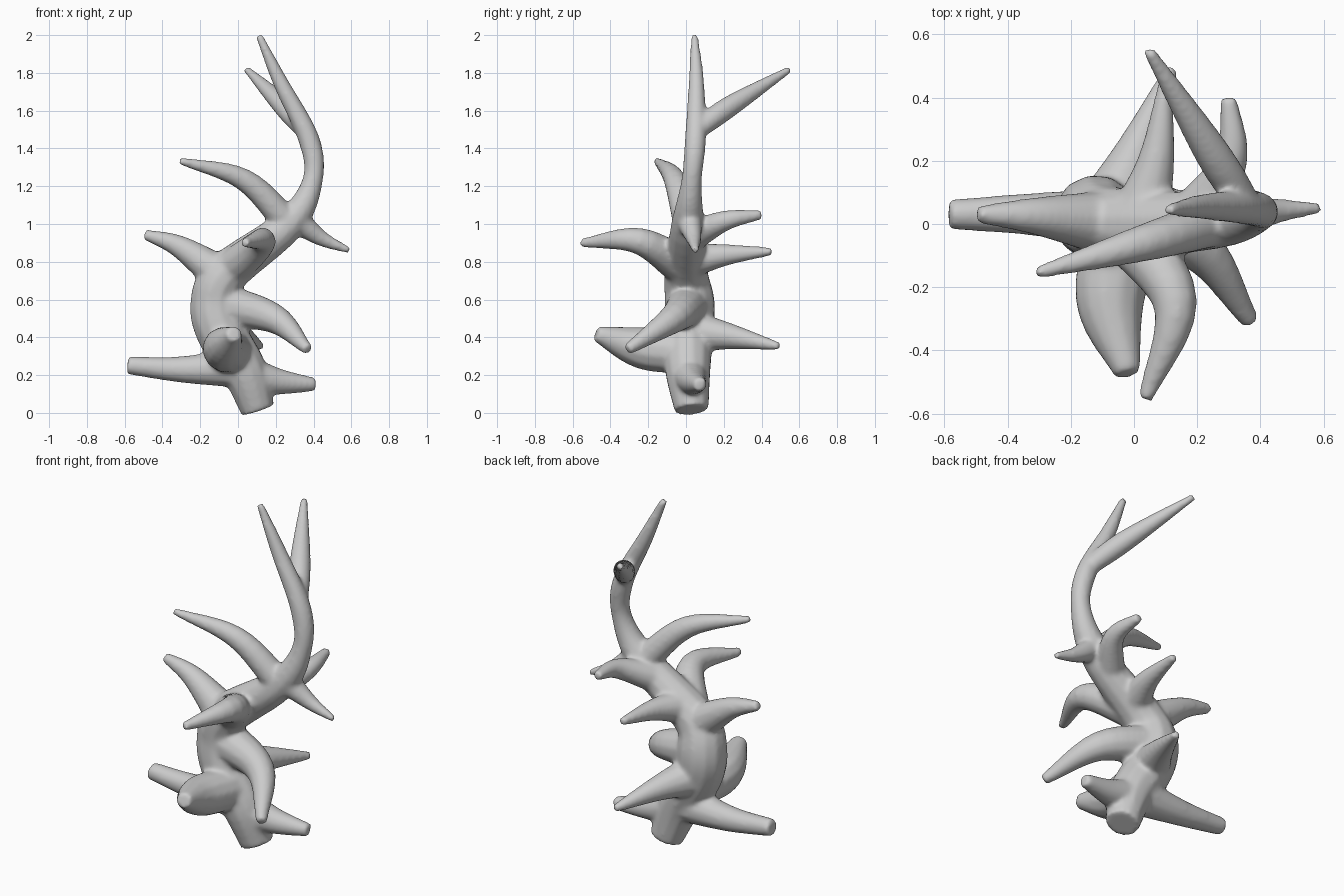
import bpy, bmesh, math
from mathutils import Vector

if "Cube" in bpy.data.objects:
    bpy.data.objects.remove(bpy.data.objects["Cube"])

SIDES, STEPS = 12, 6

# Main stem: x, y, z, radius
stem = [(.105, .03, .015, .092), (.035, .01, .22, .122), (-.085, .01, .42, .135),
        (-.12, .02, .58, .135), (-.06, 0, .74, .118), (.27, .01, 1, .088),
        (.395, .03, 1.23, .055), (.375, .05, 1.45, .057), (.225, .055, 1.75, .042),
        (.11, .045, 2, .02)]

# Branches: root height on the stem, middle point, middle radius, tip point, tip radius
branches = [
    (.24, (-.30, .03, .23), .071, (-.585, .03, .252), .048),
    (.20, (.22, .04, .165), .07, (.41, .075, .15), .036),
    (.32, (-.075, -.24, .345), .112, (-.02, -.475, .42), .042),
    (.43, (.01, .23, .405), .071, (.12, .495, .352), .022),
    (.58, (.19, -.065, .50), .08, (.37, -.31, .335), .03),
    (.72, (-.31, .025, .88), .061, (-.495, .03, .945), .028),
    (.76, (.13, -.25, .91), .072, (.035, -.555, .90), .024),
    (.80, (.07, .20, .835), .06, (.10, .455, .855), .022),
    (.92, (.305, .20, 1.015), .056, (.30, .40, 1.05), .026),
    (1.0, (.03, -.06, 1.235), .06, (-.31, -.155, 1.335), .02),
    (1.03, (.44, .04, .925), .043, (.59, .05, .86), .018),
    (1.49, (.25, .22, 1.615), .058, (.045, .55, 1.82), .02),
]


def smooth_path(pts):
    """Catmull-Rom interpolation of a 4D path."""
    p = [Vector(q) for q in pts]
    p = [2 * p[0] - p[1]] + p + [2 * p[-1] - p[-2]]
    out = []
    for i in range(1, len(p) - 2):
        a, b, c, d = p[i - 1:i + 3]
        for s in range(STEPS):
            t = s / STEPS
            out.append(.5 * (2 * b + (c - a) * t + (2 * a - 5 * b + 4 * c - d) * t * t
                             + (3 * b - a - 3 * c + d) * t ** 3))
    return out + [p[-2]]


def at_height(path, z):
    """Point and radius of the stem at a given height."""
    for a, b in zip(path, path[1:]):
        if a.z <= z <= b.z:
            return a.lerp(b, (z - a.z) / (b.z - a.z))
    return path[-1].copy()


def add_limb(bm, path):
    """Loft a closed tapered tube along the path."""
    pos = [q.to_3d() for q in path]
    rings, side = [], None
    for i, q in enumerate(path):
        tan = (pos[min(i + 1, len(pos) - 1)] - pos[max(i - 1, 0)]).normalized()
        side = tan.orthogonal() if side is None else side - tan * side.dot(tan)
        side.normalize()
        up = tan.cross(side)
        rings.append([bm.verts.new(pos[i] + q[3] * (side * math.cos(a) + up * math.sin(a)))
                      for a in (2 * math.pi * k / SIDES for k in range(SIDES))])
    for r0, r1 in zip(rings, rings[1:]):
        for k in range(SIDES):
            n = (k + 1) % SIDES
            bm.faces.new((r0[k], r0[n], r1[n], r1[k]))
    bm.faces.new(rings[0][::-1])
    bm.faces.new(rings[-1])


# Stem, then each branch growing out of its centre line and tapering to a blunt tip
bm = bmesh.new()
stem_path = smooth_path(stem)
add_limb(bm, stem_path)
for height, mid, radius, tip, tip_radius in branches:
    root = at_height(stem_path, height)
    root[3] *= .9
    add_limb(bm, smooth_path([root, (*mid, radius), (*tip, tip_radius)]))

mesh = bpy.data.meshes.new("branching_stalk")
bm.to_mesh(mesh)
bm.free()
stalk = bpy.data.objects.new("branching_stalk", mesh)
bpy.context.collection.objects.link(stalk)

# Fuse into a single skin with blended joints
fuse = stalk.modifiers.new("fuse", 'REMESH')
fuse.mode = 'VOXEL'
fuse.voxel_size = .011
fuse.use_smooth_shade = True
blend = stalk.modifiers.new("blend", 'SMOOTH')
blend.factor = .5
blend.iterations = 12
